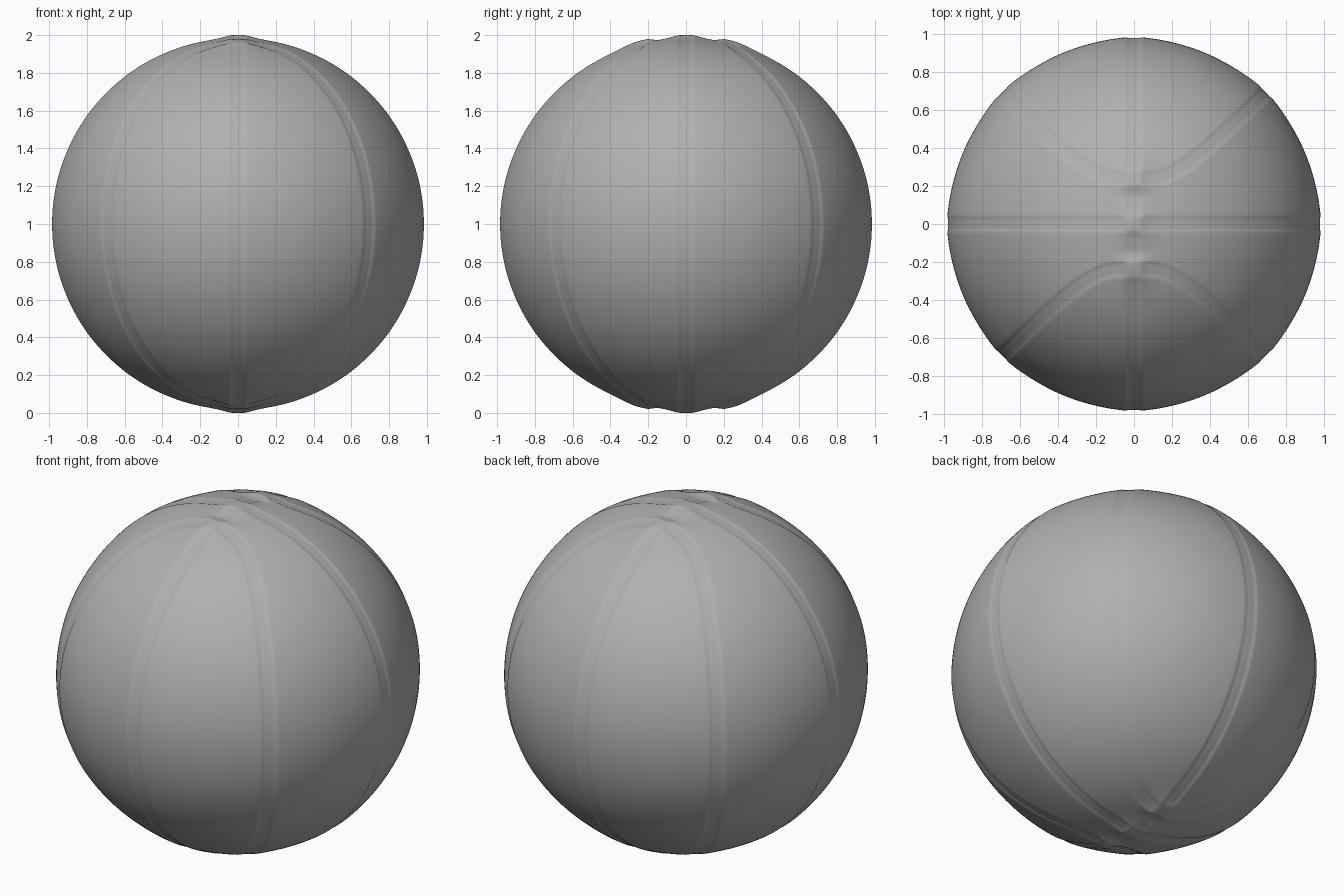
import bpy, bmesh
from math import pi, tan, asin, sqrt

if "Cube" in bpy.data.objects:
    bpy.data.objects.remove(bpy.data.objects["Cube"])

BASE = 0.977      # radius in the middle of a panel
RISE = 0.008      # gentle swelling of the skin towards each seam
BUMP = 0.015      # extra height where two seams cross
DIP = 0.004       # depth of the channel inside a seam


def fade(d, inner, outer):
    """1 inside the inner distance, 0 beyond the outer one, smooth between."""
    t = min(1.0, max(0.0, (outer - d) / (outer - inner)))
    return t * t * (3 - 2 * t)


def flare(d, outer):
    """Flat on the seam, then falling off steadily to the outer distance."""
    return min(1.0, max(0.0, (outer - d) / (outer - 0.045))) ** 2


def curved_seam_distance(n):
    """Distance to the two bowed seams, given as a cone |y|^3 = |x|^3 + c|z|^3."""
    c = 0.0142
    x, y, z = (abs(k) for k in n)
    f = y**3 - x**3 - c * z**3
    gx, gy, gz = -3 * x * x, 3 * y * y, -3 * c * z * z
    radial = 3 * f
    g2 = gx * gx + gy * gy + gz * gz - radial * radial
    return abs(f) / sqrt(max(g2, 1e-8))


def radius(n):
    dists = sorted((asin(min(1, abs(n.x))), asin(min(1, abs(n.y))),
                    curved_seam_distance(n)))
    flat = 1.0
    for d in dists:
        flat *= 1 - flare(d, 0.35)
    a, b, c = (flare(d, 0.17) for d in dists)
    # channels fade out where two seams cross
    channel = fade(dists[0], 0.027, 0.043) * (1 - fade(dists[1], 0.03, 0.065))
    return BASE + RISE * (1 - flat) + BUMP * (a * b + a * c + b * c) - DIP * channel


# Ball: evenly spaced cube-sphere, shaped by the seams
bm = bmesh.new()
bmesh.ops.create_cube(bm, size=2)
bmesh.ops.subdivide_edges(bm, edges=bm.edges[:], cuts=147, use_grid_fill=True)
for v in bm.verts:
    for i in range(3):
        v.co[i] = tan(v.co[i] * pi / 4)
    n = v.co.normalized()
    v.co = n * radius(n)
    v.co.z += 1
for f in bm.faces:
    f.smooth = True
bmesh.ops.recalc_face_normals(bm, faces=bm.faces[:])
mesh = bpy.data.meshes.new("ball")
bm.to_mesh(mesh)
bm.free()
ball = bpy.data.objects.new("ball", mesh)
bpy.context.collection.objects.link(ball)

# Dark grey rubber
rubber = bpy.data.materials.new("rubber")
rubber.diffuse_color = (0.435, 0.435, 0.435, 1)
rubber.use_nodes = True
rubber.node_tree.nodes["Principled BSDF"].inputs["Base Color"].default_value = rubber.diffuse_color
mesh.materials.append(rubber)
